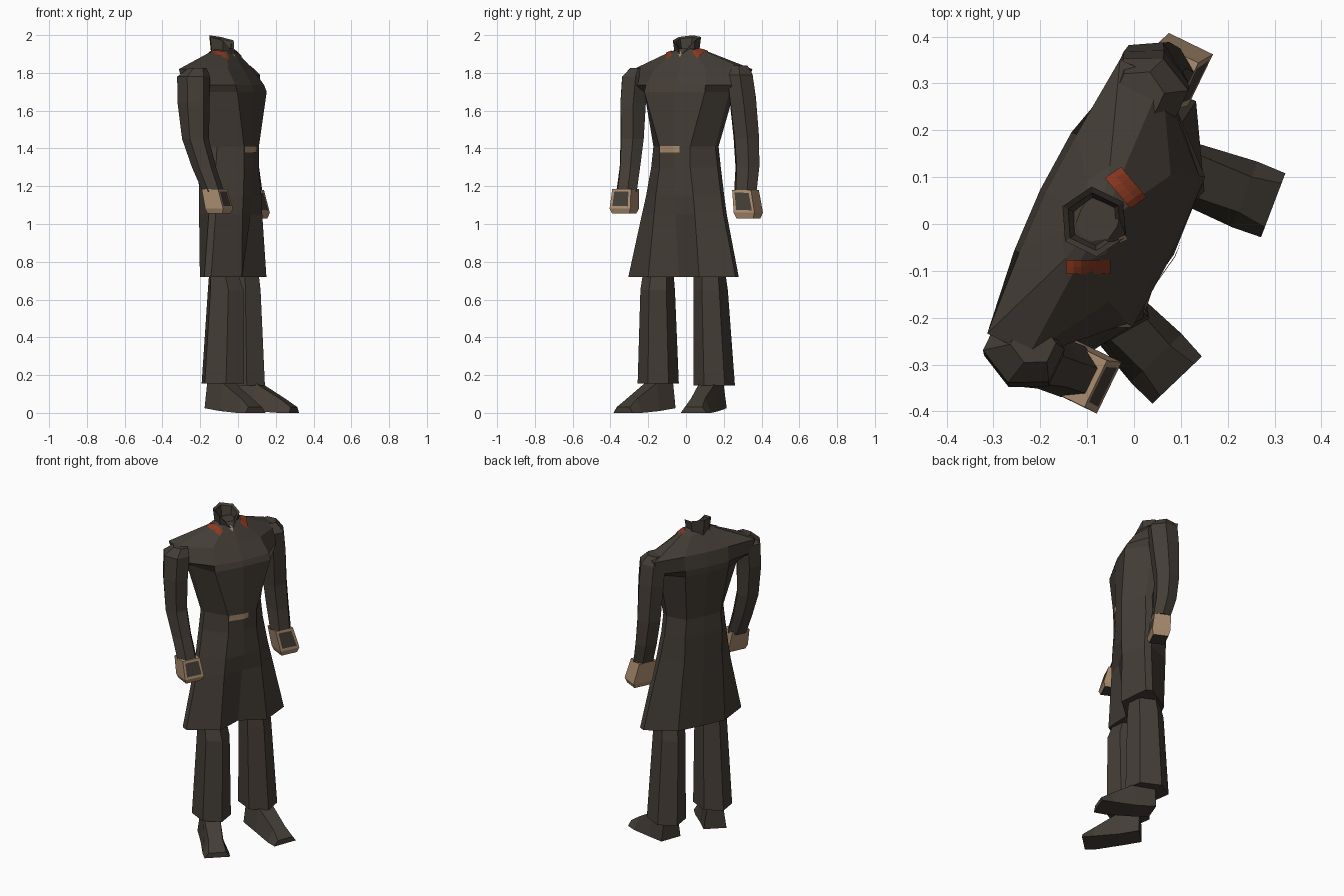
import bpy, bmesh, math
from mathutils import Vector
from mathutils.bvhtree import BVHTree

if "Cube" in bpy.data.objects:
    bpy.data.objects.remove(bpy.data.objects["Cube"])

F = Vector((0.9, -0.436, 0))   # direction the figure faces
L = Vector((0.436, 0.9, 0))    # towards its left side
C = Vector((-0.05, 0, 0))      # body axis


def material(name, rgb):
    m = bpy.data.materials.new(name)
    m.diffuse_color = (*rgb, 1)
    m.use_nodes = True
    m.node_tree.nodes["Principled BSDF"].inputs["Base Color"].default_value = m.diffuse_color
    return m


COAT = material("dark coat", (0.058, 0.047, 0.037))
SKIN = material("tan skin", (0.40, 0.265, 0.16))
RED = material("rust red", (0.25, 0.040, 0.014))


def finish(name, bm, mats, rule=None, fix=True):
    if fix:
        bmesh.ops.recalc_face_normals(bm, faces=bm.faces)
    bm.normal_update()
    if rule:
        rule(bm)
    me = bpy.data.meshes.new(name)
    bm.to_mesh(me)
    bm.free()
    for m in mats:
        me.materials.append(m)
    ob = bpy.data.objects.new(name, me)
    bpy.context.collection.objects.link(ob)
    return ob


def loft(name, rings, mats, rule=None):
    bm = bmesh.new()
    vs = [[bm.verts.new(p) for p in r] for r in rings]
    n = len(vs[0])
    for a, b in zip(vs, vs[1:]):
        for i in range(n):
            j = (i + 1) % n
            bm.faces.new((a[i], a[j], b[j], b[i]))
    bm.faces.new(vs[0])
    bm.faces.new(vs[-1])
    return finish(name, bm, mats, rule)


def ring(x, y, z, rf, rl, n=6, turn=0.5, f=F, l=L):
    out = []
    for i in range(n):
        a = 2 * math.pi * (i + turn) / n
        out.append(Vector((x, y, z)) + f * rf * math.cos(a) + l * rl * math.sin(a))
    return out


# coat: z, centre front, corner front, corner half width,
#       side offset, side half depth, half width, back, back half width
coat_rows = [
    (0.72, 0.085, 0.15, 0.15, 0.03, 0.02, 0.315, 0.10, 0.15),
    (1.05, 0.13, 0.14, 0.12, 0.02, 0.02, 0.24, 0.115, 0.13),
    (1.15, 0.145, 0.14, 0.11, 0.01, 0.02, 0.22, 0.12, 0.12),
    (1.30, 0.145, 0.135, 0.09, 0.00, 0.02, 0.195, 0.125, 0.12),
    (1.41, 0.15, 0.135, 0.09, 0.00, 0.02, 0.182, 0.125, 0.11),
    (1.70, 0.147, 0.138, 0.178, -0.04, 0.03, 0.25, 0.165, 0.14),
    (1.735, 0.138, 0.125, 0.175, -0.06, 0.06, 0.30, 0.167, 0.14),
    (1.82, 0.085, 0.07, 0.15, -0.085, 0.05, 0.325, 0.155, 0.14),
    (1.91, 0.03, 0.02, 0.06, -0.04, 0.015, 0.11, 0.09, 0.06),
    (1.93, 0.015, 0.01, 0.03, -0.03, 0.01, 0.05, 0.07, 0.03)]
rings = []
for z, fc, fp, p, s, sd, a, b, q in coat_rows:
    half = [(fp, p), (s + sd, a), (s - sd, a), (-b * 0.96, q)]
    pts = [(fc, 0)] + half + [(-b, 0)] + [(u, -v) for u, v in reversed(half)]
    rings.append([C + F * u + L * v + Vector((0, 0, z)) for u, v in pts])
coat = loft("coat", rings, [COAT])


# standing collar, hollow, open at the front
def collar_ring(z, r, slope, notch):
    pts = ring(-0.085, 0.005, z, r, r, 6, 0)
    for p in pts:
        p.z -= (p - C).dot(F) * slope
    pts[0].z -= notch
    return pts


loft("collar", [collar_ring(1.87, 0.06, 0, 0), collar_ring(1.973, 0.075, 0.24, 0.07),
                collar_ring(1.965, 0.062, 0.24, 0.07), collar_ring(1.90, 0.045, 0, 0)], [COAT])

# arms: x, y, z, depth, width
arms = {
    "right": [(-0.215, -0.255, 1.825, 0.05, 0.045), (-0.235, -0.268, 1.78, 0.09, 0.078),
              (-0.235, -0.28, 1.64, 0.088, 0.075), (-0.225, -0.285, 1.45, 0.072, 0.068),
              (-0.18, -0.297, 1.30, 0.065, 0.06), (-0.13, -0.315, 1.17, 0.056, 0.06)],
    "left": [(0.01, 0.275, 1.84, 0.055, 0.055), (0.03, 0.285, 1.79, 0.09, 0.075),
             (0.03, 0.30, 1.67, 0.088, 0.078), (0.03, 0.32, 1.45, 0.074, 0.075),
             (0.045, 0.325, 1.30, 0.066, 0.07), (0.07, 0.315, 1.18, 0.056, 0.066)]}
for side, rows in arms.items():
    loft(side + "_sleeve", [ring(x, y, z, a, b) for x, y, z, a, b in rows], [COAT])


# hands: dark panel inset in the lower front face and the underside
def palm(bm):
    front = max(bm.faces, key=lambda f: f.normal.x)
    bmesh.ops.inset_individual(bm, faces=[front], thickness=0.02)
    front.material_index = 1
    min(bm.faces, key=lambda f: f.normal.z).material_index = 1


for side, (x, y, z, dx, dy, dz) in {"right": (-0.125, -0.32, 1.185, 0.025, -0.007, -0.13),
                                    "left": (0.07, 0.315, 1.18, 0.025, 0.015, -0.15)}.items():
    loft(side + "_hand", [ring(x, y, z, 0.068, 0.078, 4),
                          ring(x + dx, y + dy, z + dz * 0.8, 0.074, 0.086, 4),
                          ring(x + dx, y + dy, z + dz, 0.062, 0.07, 4)], [SKIN, COAT], palm)

# trouser legs
legs = {
    "right": [(-0.085, -0.145, 0.80, 0.07, 0.075), (-0.065, -0.15, 0.65, 0.105, 0.088),
              (-0.08, -0.147, 0.155, 0.125, 0.105)],
    "left": [(0.03, 0.12, 0.80, 0.08, 0.08), (0.025, 0.13, 0.65, 0.105, 0.088),
             (0.03, 0.15, 0.145, 0.125, 0.105)]}
for side, rows in legs.items():
    loft(side + "_trouser_leg", [ring(x, y, z, a, b, 6, 0) for x, y, z, a, b in rows], [COAT])

# shoes: heel point to toe point, low wedge
for side, heel, toe in [("right", (-0.13, -0.10), (0.092, -0.333)), ("left", (-0.005, 0.155), (0.297, 0.04))]:
    h, t = Vector((*heel, 0)), Vector((*toe, 0))
    d = t - h
    w = Vector((-d.y, d.x, 0)).normalized()
    sections = []
    for k, base, top, wb, wt in [(0, 0.025, 0.165, 0.065, 0.045), (0.36, 0.01, 0.16, 0.065, 0.045),
                                 (0.8, 0.0, 0.075, 0.075, 0.04), (1, 0.0, 0.03, 0.073, 0.05)]:
        c = h + d * k
        sections.append([c + w * (s * hw) + Vector((0, 0, z))
                         for s, hw, z in ((-1, wb, base), (1, wb, base), (1, wt, top), (-1, wt, top))])
    loft(side + "_shoe", sections, [COAT])

# thin patches laid onto the coat by projection
tree = BVHTree.FromPolygons([v.co for v in coat.data.vertices],
                            [p.vertices for p in coat.data.polygons])


def patch(name, a, b, across, direction, mat, n=6):
    bm = bmesh.new()
    rows = []
    for i in range(n + 1):
        row = []
        for s in (-1, 0, 1):
            p = a.lerp(b, i / n) + across * s
            hit, normal, _, _ = tree.ray_cast(p, direction)
            row.append(bm.verts.new(hit - direction * 0.006))
        rows.append(row)
    for r, q in zip(rows, rows[1:]):
        for j in (0, 1):
            bm.faces.new((r[j], r[j + 1], q[j + 1], q[j]))
    bm.normal_update()
    if sum((f.normal for f in bm.faces), Vector()).dot(direction) > 0:
        bmesh.ops.reverse_faces(bm, faces=bm.faces)
    finish(name, bm, [mat], fix=False)


DOWN = Vector((0, 0, -1))
patch("right_collar_tab", Vector((-0.145, -0.092, 3)), Vector((-0.05, -0.092, 3)),
      Vector((0, 0.015, 0)), DOWN, RED)
patch("left_collar_tab", Vector((-0.045, 0.11, 3)), Vector((0.01, 0.045, 3)),
      Vector((0.017, 0.012, 0)), DOWN, RED)
patch("collar_stud", Vector((-0.032, -0.035, 3)), Vector((-0.016, -0.028, 3)),
      Vector((0.003, -0.005, 0)), DOWN, SKIN, 1)
patch("belt_buckle", Vector((2, -0.14, 1.395)), Vector((2, -0.035, 1.395)),
      Vector((0, 0, 0.017)), Vector((-1, 0, 0)), SKIN)
